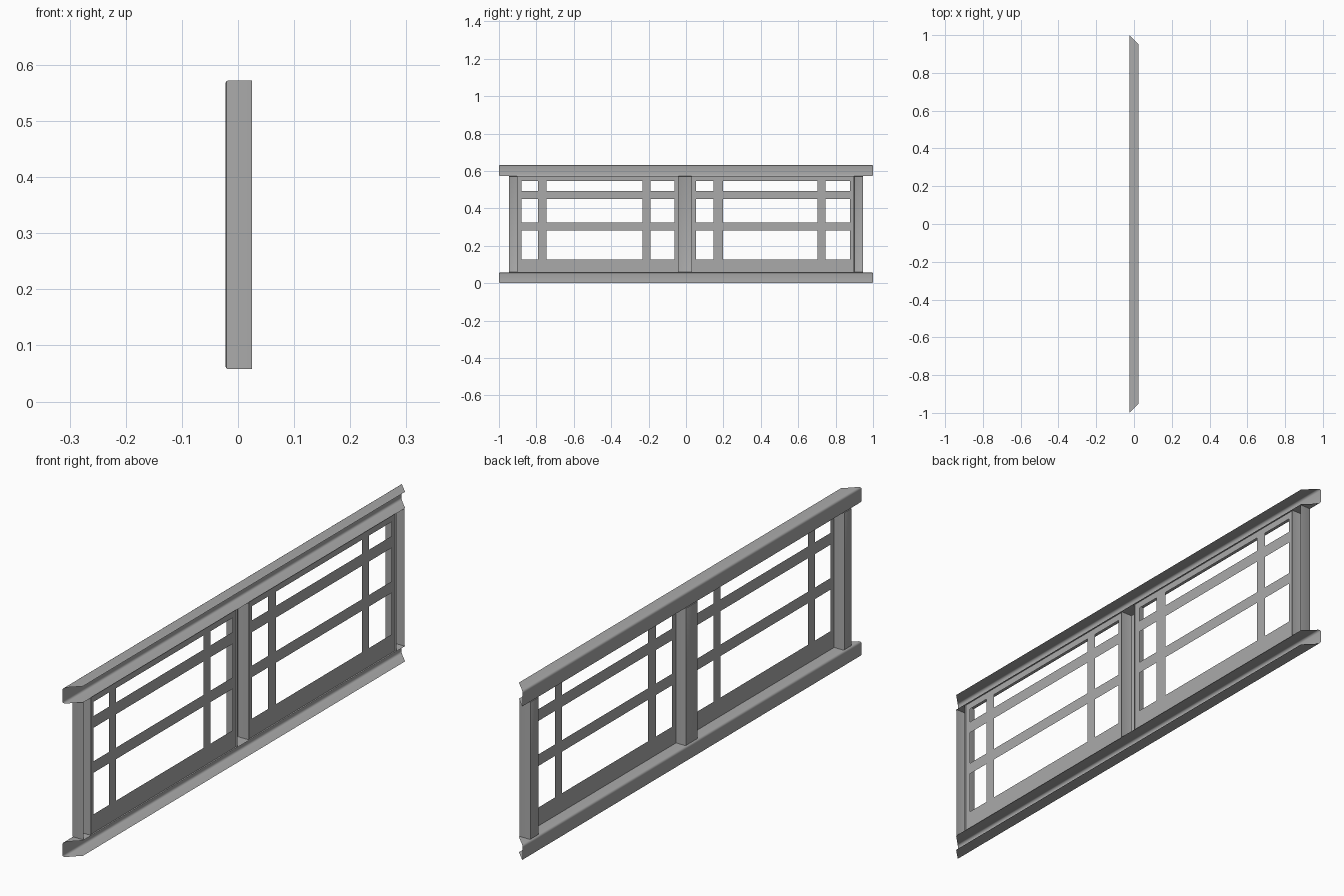
import bpy, bmesh, math

cube = bpy.data.objects.get("Cube")
if cube:
    bpy.data.objects.remove(cube)

grey = bpy.data.materials.new("plain_grey")
grey.use_nodes = True
grey.diffuse_color = (0.4, 0.4, 0.4, 1)
grey.node_tree.nodes["Principled BSDF"].inputs["Base Color"].default_value = (0.4, 0.4, 0.4, 1)

BACK, FRONT = -0.025, 0.025   # depth range of the frame
SHEET = 0.02                  # plane of the lattice


def finish(bm, name):
    mesh = bpy.data.meshes.new(name)
    bm.to_mesh(mesh)
    bm.free()
    mesh.materials.append(grey)
    obj = bpy.data.objects.new(name, mesh)
    bpy.context.collection.objects.link(obj)
    bpy.ops.object.select_all(action='DESELECT')
    obj.select_set(True)
    bpy.context.view_layer.objects.active = obj
    bpy.ops.object.shade_smooth_by_angle(angle=math.radians(35))
    return obj


def rail(name, z0, z1, r=0.008, steps=4):
    """Open channel along y with rounded back corners and mitred ends."""
    profile = [(FRONT, z0)]
    for cz, start in ((z0 + r, 270), (z1 - r, 180)):
        for i in range(steps + 1):
            a = math.radians(start - 90 * i / steps)
            profile.append((BACK + r + r * math.cos(a), cz + r * math.sin(a)))
    profile.append((FRONT, z1))
    bm = bmesh.new()
    rows = []
    for side in (-1, 1):
        rows.append([bm.verts.new((x, side * (1 - (x - BACK)), z)) for x, z in profile])
    for i in range(len(profile) - 1):
        bm.faces.new((rows[0][i], rows[0][i + 1], rows[1][i + 1], rows[1][i]))
    return finish(bm, name)


def post(name, y0, y1, z0=0.058, z1=0.572):
    """Box with softened back edges, open towards the lattice side."""
    back = -0.022
    bm = bmesh.new()
    bmesh.ops.create_cube(bm, size=1)
    for v in bm.verts:
        v.co.x = FRONT if v.co.x > 0 else back
        v.co.y = y1 if v.co.y > 0 else y0
        v.co.z = z1 if v.co.z > 0 else z0
    bmesh.ops.delete(bm, geom=[f for f in bm.faces if f.normal.x > 0.9], context='FACES_ONLY')
    edges = [e for e in bm.edges if all(v.co.x < 0 for v in e.verts)]
    bmesh.ops.bevel(bm, geom=edges, offset=0.004, segments=2, profile=0.5, affect='EDGES')
    return finish(bm, name)


def lattice(name, ys, zs):
    """Flat sheet cut by a grid; every odd cell is an opening."""
    bm = bmesh.new()
    grid = [[bm.verts.new((SHEET, y, z)) for z in zs] for y in ys]
    for i in range(len(ys) - 1):
        for j in range(len(zs) - 1):
            if i % 2 and j % 2:
                continue
            bm.faces.new((grid[i][j], grid[i + 1][j], grid[i + 1][j + 1], grid[i][j + 1]))
    return finish(bm, name)


# Top and bottom channels
rail("bottom_rail", 0.0, 0.057)
rail("top_rail", 0.573, 0.633)

# Upright channels
post("front_end_post", -0.947, -0.903)
post("middle_post", -0.04, 0.03)
post("back_end_post", 0.899, 0.947)

# Window lattices between the posts
heights = [0.058, 0.127, 0.282, 0.325, 0.45, 0.494, 0.547, 0.572]
lattice("front_lattice", [-0.903, -0.88, -0.79, -0.747, -0.233, -0.19, -0.062, -0.04], heights)
lattice("back_lattice", [0.03, 0.053, 0.147, 0.197, 0.702, 0.745, 0.877, 0.899], heights)
